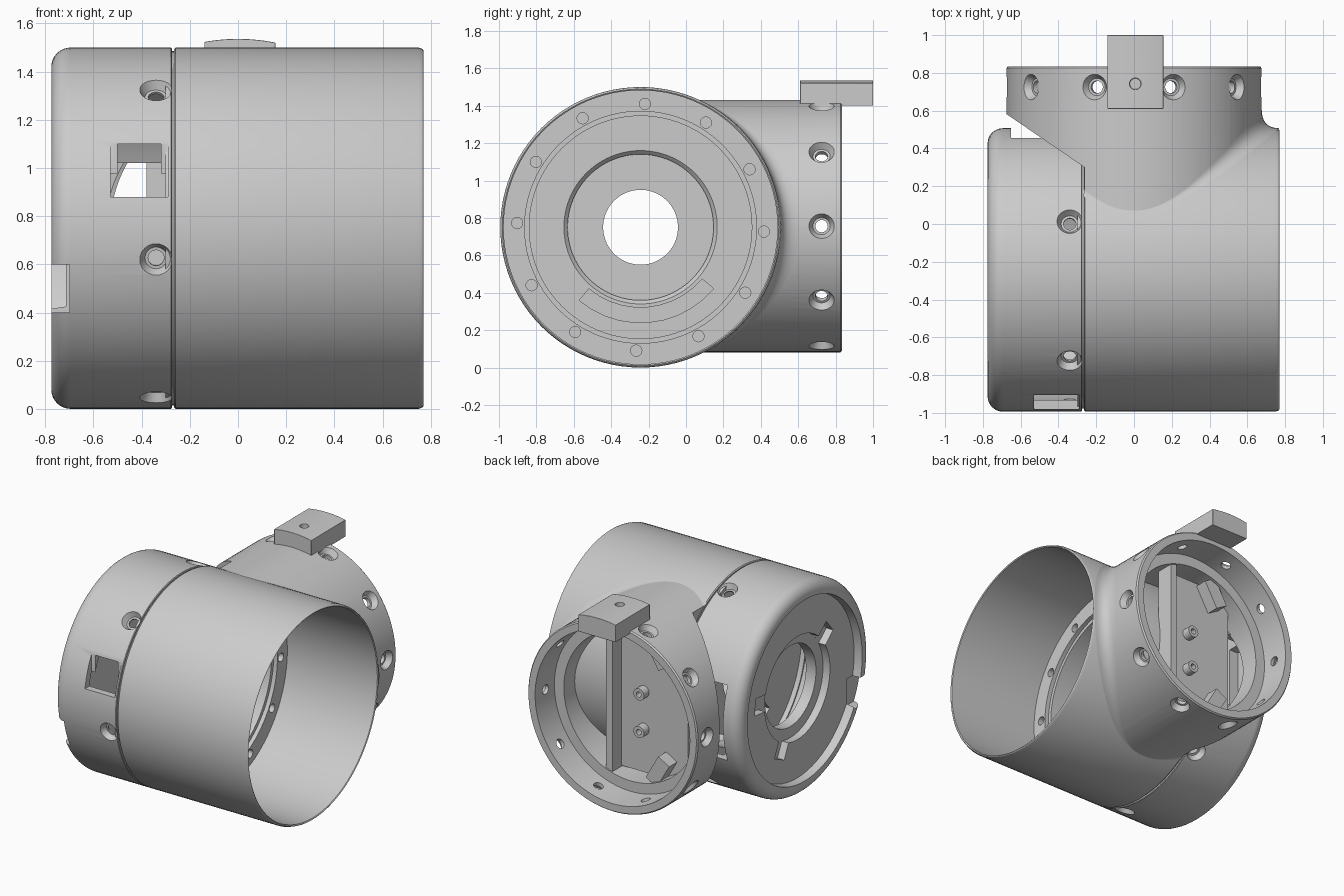
import bpy, bmesh, math
from math import sin, cos, pi, radians, sqrt
from mathutils import Matrix, Vector

if "Cube" in bpy.data.objects:
    bpy.data.objects.remove(bpy.data.objects["Cube"], do_unlink=True)

grey = bpy.data.materials.new("plain_grey")
grey.use_nodes = True
grey.diffuse_color = (0.6, 0.6, 0.6, 1)
grey.node_tree.nodes["Principled BSDF"].inputs["Base Color"].default_value = grey.diffuse_color

X, Y, Z = Vector((1, 0, 0)), Vector((0, 1, 0)), Vector((0, 0, 1))
YC, ZC, ZB = -0.243, 0.75, 0.756     # main axis position and branch height
RM, RB = 0.75, 0.675                 # main and branch radii
MAIN, BRANCH = Vector((0, YC, ZC)), Vector((0, 0, ZB))


def lathe(bm, profile, origin, axis, segs=96):
    """Revolve a closed (distance, radius) profile about an axis."""
    m = Matrix.Translation(origin) @ axis.to_track_quat('Z', 'Y').to_matrix().to_4x4()
    rings = []
    for i in range(segs):
        a = 2 * pi * i / segs
        rings.append([bm.verts.new(m @ Vector((r * cos(a), r * sin(a), d))) for d, r in profile])
    for i in range(segs):
        p, q = rings[i], rings[(i + 1) % segs]
        for j in range(len(profile)):
            k = (j + 1) % len(profile)
            if profile[j][1] or profile[k][1]:
                bm.faces.new((p[j], q[j], q[k], p[k]))
    bmesh.ops.remove_doubles(bm, verts=bm.verts, dist=1e-6)
    return bm


def box(bm, x, y, z):
    m = Matrix.Translation([(a + b) / 2 for a, b in (x, y, z)])
    m = m @ Matrix.Diagonal([b - a for a, b in (x, y, z)] + [1])
    bmesh.ops.create_cube(bm, size=1, matrix=m)
    return bm


def prism(bm, points, push):
    """Extrude a flat outline of 3D points."""
    f = bm.faces.new([bm.verts.new(p) for p in points])
    out = bmesh.ops.extrude_face_region(bm, geom=[f])["geom"]
    bmesh.ops.translate(bm, verts=[v for v in out if isinstance(v, bmesh.types.BMVert)], vec=push)
    if len(bm.faces) and f.is_valid and all(len(e.link_faces) == 1 for e in f.edges):
        bm.faces.remove(f)
    return bm


def rod(bm, origin, axis, r, length, segs=24):
    return lathe(bm, [(0, 0), (0, r), (length, r), (length, 0)], origin, axis, segs)


def screw_hole(bm, surface_point, outward):
    lathe(bm, [(-.15, 0), (-.15, .033), (-.04, .033), (-.04, .046), (0, .068), (.06, .068), (.06, 0)],
          surface_point, outward, 24)


def make(name, bm):
    bmesh.ops.recalc_face_normals(bm, faces=bm.faces)
    me = bpy.data.meshes.new(name)
    bm.to_mesh(me)
    bm.free()
    ob = bpy.data.objects.new(name, me)
    bpy.context.collection.objects.link(ob)
    return ob


def finish(name, bm, cutters=(), angle=30):
    """Make an object, cut it with each cutter in turn and shade it."""
    ob = make(name, bm)
    for cutter in cutters:
        cut = make(name + "_cutter", cutter)
        cut.hide_render = True
        mod = ob.modifiers.new("cut", 'BOOLEAN')
        mod.operation, mod.solver, mod.object = 'DIFFERENCE', 'EXACT', cut
        dg = bpy.context.evaluated_depsgraph_get()
        mesh = bpy.data.meshes.new_from_object(ob.evaluated_get(dg))
        ob.modifiers.clear()
        ob.data = mesh
        bpy.data.objects.remove(cut, do_unlink=True)
    ob.data.materials.clear()
    ob.data.materials.append(grey)
    bpy.ops.object.select_all(action='DESELECT')
    ob.select_set(True)
    bpy.context.view_layer.objects.active = ob
    bpy.ops.object.shade_smooth_by_angle(angle=radians(angle))
    return ob


def ring_point(angle, r, x):
    """Point around the main axis, angle from +y towards +z."""
    return Vector((x, YC + r * cos(angle), ZC + r * sin(angle)))


# Main tube: open at +x, with inner flange, deep recess and bored plate
bm, holes = bmesh.new(), bmesh.new()
lathe(bm, [(-.265, .2), (-.265, RM - .006), (-.259, RM), (.75, RM), (.766, RM - .006), (.77, .739),
           (.765, .732), (.05, .732), (.05, .62), (.02, .62), (.02, .595), (-.15, .595),
           (-.15, .41), (-.17, .39), (-.2, .39), (-.2, .2)], MAIN, X)
for i in range(12):
    rod(holes, ring_point(radians(30 * i - 2), .66, -.02), X, .03, .2, 16)
arc = [radians(230 + 9 * i) for i in range(11)]
slot = prism(bmesh.new(), [ring_point(a, .51, -.4) for a in arc]
             + [ring_point(a, .43, -.4) for a in reversed(arc)], X * .35)
finish("main_tube", bm, [holes, slot])

# End cap: hollow, rounded rim, recessed face with a bore and lock slots
bm, holes = bmesh.new(), bmesh.new()
rounded = [(-.695 - .08 * sin(i * pi / 16), RM - .08 + .08 * cos(i * pi / 16)) for i in range(9)]
lathe(bm, [(-.275, .7), (-.275, RM - .004), (-.279, RM)] + rounded +
      [(-.775, .65), (-.715, .645), (-.715, .29), (-.58, .29), (-.58, .7)], MAIN, X)
for d in (20, -40, -100, -160, 140):
    a = radians(90 - d)
    screw_hole(holes, ring_point(a, RM, -.34), Vector((0, cos(a), sin(a))))
cuts = [holes, lathe(bmesh.new(), [(-.9, 0), (-.9, .37), (-.66, .37), (-.66, 0)], MAIN, X, 64)]
for b in (((-.53, -.29), (-1.1, -.905), (.88, 1.13)),     # window recess
          ((-.5, -.32), (-1.2, -.6), (.9, 1.1)),          # window opening
          ((-.65, -.25), (.3, 1), (ZC - .27, ZC + .27)),  # passage to branch
          ((-.9, -.70), (-1.1, -.8), (.4, .6))):          # rim notch
    cuts.append(box(bmesh.new(), *b))
for d in (140, 5, -65):
    a = radians(d)
    u, v = Vector((0, cos(a), sin(a))), Vector((0, -sin(a), cos(a)))
    c = Vector((-.9, YC, ZC))
    cuts.append(prism(bmesh.new(), [c + u * r + v * w for r, w in
                                    ((.3, -.06), (.48, -.06), (.48, .06), (.3, .06))], X * .239))
finish("end_cap", bm, cuts)

# Inner collar closing the seam
bm = lathe(bmesh.new(), [(-.3, .69), (-.3, .735), (-.26, .735), (-.26, .69)], MAIN, X)
finish("seam_collar", bm, [box(bmesh.new(), (-.4, -.268), (.3, 1), (ZC - .27, ZC + .27))])

# Branch tube: open at +y, trimmed to the main tube and clear of the cap
bm, holes = bmesh.new(), bmesh.new()
lathe(bm, [(0, .53), (0, RB), (.825, RB), (.835, RB - .008), (.835, .615), (.63, .605), (.63, .53)], BRANCH, Y)
for i in range(10):
    a = radians(18 + 36 * i)
    out = Vector((sin(a), 0, cos(a)))
    screw_hole(holes, BRANCH + out * RB + Y * .725, out)
trim = rod(bmesh.new(), MAIN - X, X, .74, 2, 96)
wedge = prism(bmesh.new(), [(-.262, .3, -.5), (-.8, .667, -.5), (-.8, -.5, -.5), (-.262, -.5, -.5)], Z * 3)
finish("branch_tube", bm, [holes, trim, wedge])


def on_main(a, r):
    """Point on the main tube at angle a and radius r about the branch axis."""
    z = ZB + r * cos(a)
    return Vector((r * sin(a), YC + sqrt(max(RM ** 2 - (z - ZC) ** 2, 0)), z))


# Blended joint between the two tubes
bm = bmesh.new()
rows = []
for i in range(81):
    a = radians(-23 + (226 * i / 80))
    h = .1 * sin(a) ** 2
    corner, low = on_main(a, RB + .001), on_main(a, RB + .001 + h * .93)
    high = corner + Y * h
    rows.append([bm.verts.new(high * (1 - t) ** 2 + corner * 2 * t * (1 - t) + low * t * t)
                 for t in [k / 8 for k in range(9)]])
for p, q in zip(rows, rows[1:]):
    for k in range(8):
        bm.faces.new((p[k], q[k], q[k + 1], p[k + 1]))
finish("joint_blend", bm, angle=60)

# Floor plate, rib, bosses and blocks inside the branch
finish("branch_floor", box(bmesh.new(), (-.38, .2), (.49, .52), (ZB - .5, ZB + .5)))
finish("branch_rib", box(bmesh.new(), (.15, .2), (.5, .62), (ZB - .52, ZB + .52)))
bm, holes = bmesh.new(), bmesh.new()
for dz in (-.135, .135):
    p = Vector((-.03, .5, .70 + dz))
    rod(bm, p, Y, .042, .08)
    rod(holes, p + Y * .03, Y, .02, .1, 12)
finish("screw_bosses", bm, [holes])
for name, s in (("upper_block", 1), ("lower_block", -1)):
    bm = box(bmesh.new(), (-.05, .05), (.5, .61), (-.1, .1))
    bmesh.ops.rotate(bm, verts=bm.verts, matrix=Matrix.Rotation(radians(30 * s), 3, 'Y'))
    bmesh.ops.translate(bm, verts=bm.verts, vec=(-.2, 0, ZB + .42 * s))
    finish(name, bm)

# Mounting tab on top of the branch, with an arched top and a pin hole
xs = [-.14 + .295 * i / 12 for i in range(13)]
bm = prism(bmesh.new(), [(-.14, .61, 1.4)] + [(x, .61, ZB + sqrt(.78 ** 2 - x * x)) for x in xs]
           + [(.155, .61, 1.4)], Y * .39)
tab = finish("mounting_tab", bm, [rod(bmesh.new(), Vector((.007, .742, 1.47)), Z, .03, .2)])
bevel = tab.modifiers.new("soft_edges", 'BEVEL')
bevel.width, bevel.segments, bevel.limit_method = .005, 2, 'ANGLE'
